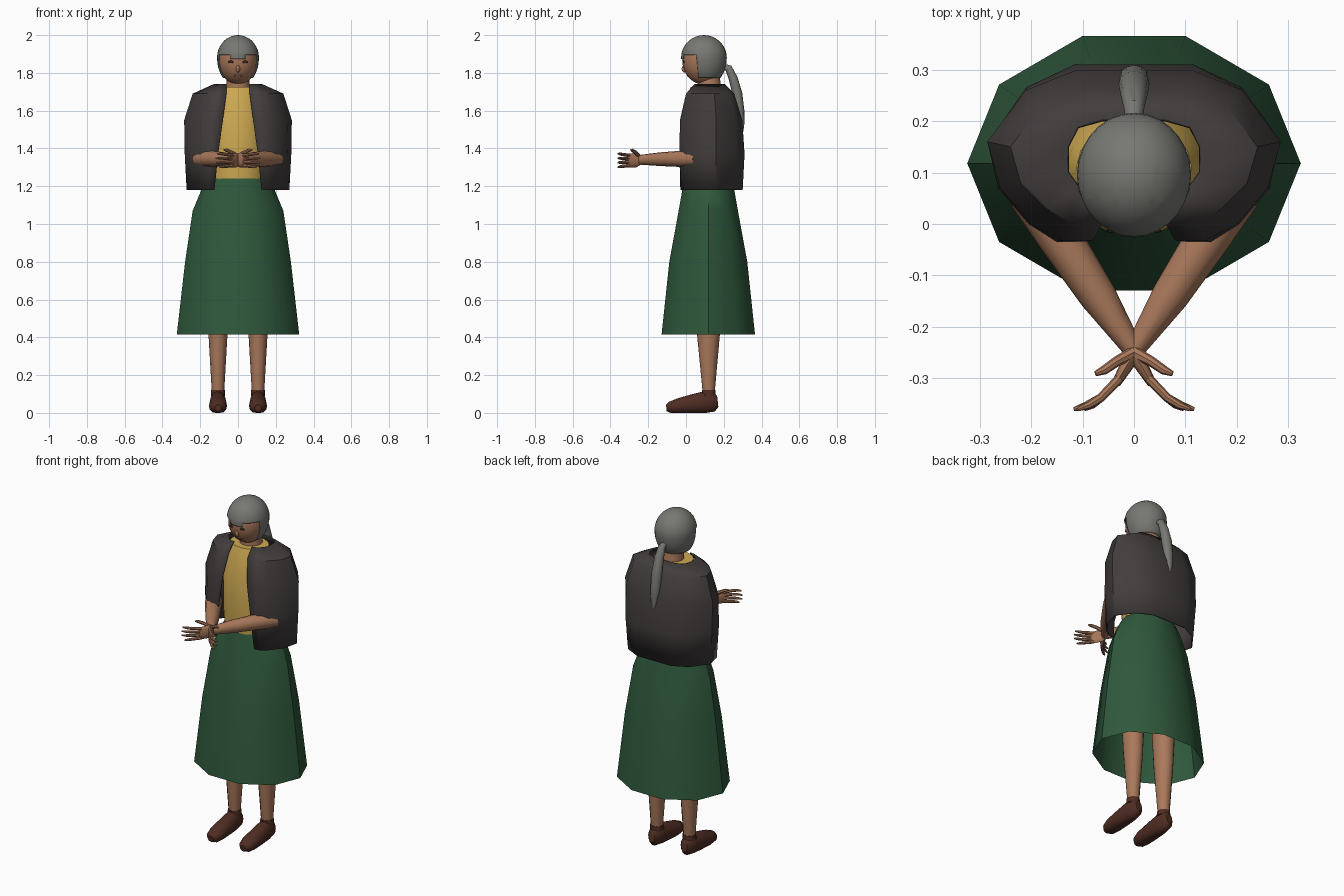
import bpy, bmesh, math
from mathutils import Vector

if "Cube" in bpy.data.objects:
    bpy.data.objects.remove(bpy.data.objects["Cube"])


def mat(name, rgb):
    m = bpy.data.materials.new(name)
    m.diffuse_color = (*rgb, 1)
    m.use_nodes = True
    m.node_tree.nodes["Principled BSDF"].inputs["Base Color"].default_value = m.diffuse_color
    return m


SKIN = mat("skin", (0.40, 0.19, 0.105))
HAIR = mat("grey hair", (0.185, 0.185, 0.17))
JACKET = mat("charcoal cloth", (0.055, 0.047, 0.046))
BLOUSE = mat("yellow cloth", (0.62, 0.40, 0.085))
SKIRT = mat("green cloth", (0.028, 0.098, 0.045))
SHOE = mat("brown leather", (0.078, 0.026, 0.017))
EYE = mat("dark brown", (0.05, 0.02, 0.012))
LIP = mat("lip", (0.25, 0.10, 0.07))


def finish(bm, name, material, angle=40):
    bmesh.ops.recalc_face_normals(bm, faces=bm.faces)
    me = bpy.data.meshes.new(name)
    bm.to_mesh(me)
    bm.free()
    ob = bpy.data.objects.new(name, me)
    bpy.context.collection.objects.link(ob)
    me.materials.append(material)
    bpy.ops.object.select_all(action='DESELECT')
    ob.select_set(True)
    bpy.context.view_layer.objects.active = ob
    bpy.ops.object.shade_smooth_by_angle(angle=math.radians(angle))
    return ob


def tube(name, pts, radii, material, sides=10, caps=True, floor=False):
    """Loft of ellipses along a path; radii are numbers or (across, up) pairs."""
    bm = bmesh.new()
    pts = [Vector(p) for p in pts]
    rings = []
    for i, p in enumerate(pts):
        d = (pts[min(i + 1, len(pts) - 1)] - pts[max(i - 1, 0)]).normalized()
        side = d.cross(Vector((0, 0, 1)))
        side = side.normalized() if side.length > 0.08 else Vector((1, 0, 0))
        up = side.cross(d).normalized()
        a, b = radii[i] if isinstance(radii[i], tuple) else (radii[i], radii[i])
        ring = []
        for k in range(sides):
            t = 2 * math.pi * k / sides
            co = p + side * a * math.cos(t) + up * b * math.sin(t)
            if floor:
                co.z = max(co.z, 0)
            ring.append(bm.verts.new(co))
        rings.append(ring)
    for r, q in zip(rings, rings[1:]):
        for k in range(sides):
            n = (k + 1) % sides
            bm.faces.new((r[k], r[n], q[n], q[k]))
    if caps:
        bm.faces.new(rings[0])
        bm.faces.new(rings[-1])
    return finish(bm, name, material)


def ball(name, center, size, material, seg=24, rings=16):
    bm = bmesh.new()
    bmesh.ops.create_uvsphere(bm, u_segments=seg, v_segments=rings, radius=1)
    for v in bm.verts:
        v.co = Vector(center) + Vector(a * b for a, b in zip(v.co, size))
    return finish(bm, name, material)


# skirt: ten-sided flared cone, open at the hem
tube("skirt", [(0, 0.118, z) for z in (0.415, 0.80, 1.07, 1.19, 1.24)],
     [(0.324, 0.26), (0.28, 0.217), (0.24, 0.165), (0.19, 0.143), (0.15, 0.138)],
     SKIRT, 10, caps=False)

# blouse
tube("blouse", [(0, 0.11, z) for z in (1.19, 1.35, 1.55, 1.68, 1.725)],
     [(0.14, 0.12), (0.15, 0.132), (0.15, 0.132), (0.13, 0.10), (0.112, 0.085)],
     BLOUSE, 16)

# jacket: half outlines from the front opening round to the middle of the back
outlines = [
    (1.74, [(.06, .045), (.09, .05), (.11, .07), (.13, .10), (.13, .15), (.11, .19), (.06, .205), (0, .205)]),
    (1.69, [(.062, .0), (.12, .0), (.17, .03), (.22, .08), (.24, .15), (.18, .23), (.10, .255), (0, .255)]),
    (1.55, [(.08, -.032), (.14, -.032), (.20, 0), (.26, .07), (.285, .16), (.21, .26), (.115, .298), (0, .298)]),
    (1.37, [(.105, -.035), (.15, -.035), (.205, 0), (.264, .07), (.282, .16), (.21, .265), (.115, .31), (0, .31)]),
    (1.18, [(.125, -.03), (.16, -.025), (.20, .005), (.25, .07), (.272, .16), (.20, .255), (.11, .30), (0, .30)]),
]
bm = bmesh.new()
rows = []
for z, half in outlines:
    full = half + [(-x, y) for x, y in reversed(half[:-1])]
    rows.append([bm.verts.new((x, y, z)) for x, y in full])
for r, q in zip(rows, rows[1:]):
    for k in range(len(r) - 1):
        bm.faces.new((r[k], q[k], q[k + 1], r[k + 1]))
jacket = finish(bm, "jacket", JACKET, 35)
thick = jacket.modifiers.new("thickness", 'SOLIDIFY')
thick.thickness = 0.008
thick.offset = -1

# neck and head
tube("neck", [(0, 0.125, 1.69), (0, 0.12, 1.83)], [0.065, 0.055], SKIN, 14)
ball("head", (0, 0.095, 1.868), (0.103, 0.115, 0.13), SKIN)
ball("nose", (0, -0.009, 1.822), (0.012, 0.014, 0.02), SKIN, 10, 8)
ball("mouth", (0, 0.009, 1.785), (0.025, 0.004, 0.005), LIP, 12, 6)

# hair cap: sphere cut cleanly along the fringe, sideburns and nape
bm = bmesh.new()
bmesh.ops.create_uvsphere(bm, u_segments=28, v_segments=18, radius=1)
for v in bm.verts:
    v.co = Vector((v.co.x * 0.111, 0.095 + v.co.y * 0.121,
                   1.88 + v.co.z * (0.12 if v.co.z > 0 else 0.155)))
for co, no in [((0, 0, 1.772), (0, 0, 1)), ((0, 0, 1.873), (0, 0, 1)), ((0, 0, 1.895), (0, 0, 1)),
               ((0, 0.058, 0), (0, 1, 0.1)), ((0.04, 0, 0), (1, 0, 0)), ((-0.04, 0, 0), (1, 0, 0))]:
    if no[1]:
        co = (0, 0.058, 1.86)
    bmesh.ops.bisect_plane(bm, geom=bm.verts[:] + bm.edges[:] + bm.faces[:],
                           plane_co=co, plane_no=no)


def bare(f):
    c = f.calc_center_median()
    fringe = 1.873 if abs(c.x) < 0.04 else 1.895
    front = c.y - 0.058 + 0.1 * (c.z - 1.86) < 0
    return c.z < 1.772 or (front and c.z < fringe)


bmesh.ops.delete(bm, geom=[f for f in bm.faces if bare(f)], context='FACES')
hair = finish(bm, "hair", HAIR)
thick = hair.modifiers.new("thickness", 'SOLIDIFY')
thick.thickness = 0.006
thick.offset = -1

# ponytail
tube("ponytail", [(0, .195, 1.835), (0, .225, 1.825), (0, .25, 1.77), (0, .272, 1.69),
                  (0, .285, 1.60), (0, .294, 1.53), (0, .298, 1.49)],
     [0.015, 0.02, (0.026, 0.024), (0.03, 0.026), (0.028, 0.024), (0.02, 0.015), 0.006],
     HAIR, 12)

# paired parts
for s, tag in ((1, "left"), (-1, "right")):
    ball("eye_" + tag, (s * 0.037, -0.013, 1.858), (0.016, 0.005, 0.007), EYE, 12, 8)
    lx = s * 0.106
    tube("leg_" + tag, [(lx, .12, .09), (lx, .12, .13), (lx, .119, .41), (lx, .118, .60), (lx, .118, .95)],
         [0.03, 0.034, (0.05, 0.06), (0.06, 0.068), 0.07], SKIN, 12)
    # shoe: lofted from heel to toe, flat on the ground
    tube("shoe_" + tag, [(lx, .168, .06), (lx, .15, .058), (lx, .10, .056), (lx, .03, .046),
                         (lx, -.04, .036), (lx, -.085, .028), (lx, -.104, .026)],
         [(.02, .03), (.036, .052), (.043, .06), (.046, .052), (.048, .042), (.038, .032), (.02, .018)],
         SHOE, 14, floor=True)
    tube("shoe_collar_" + tag, [(lx, .12, .09), (lx, .12, .12)], [0.038, 0.036], SHOE, 12)
    # forearm crosses the middle, the hand bends outward beyond it
    tube("forearm_" + tag, [(s * .20, .06, 1.345), (s * .145, -.025, 1.345), (s * .07, -.14, 1.343),
                            (s * .004, -.24, 1.34)],
         [0.046, 0.043, 0.036, (0.02, 0.026)], SKIN, 12)
    tube("palm_" + tag, [(s * .008, -.235, 1.34), (s * -.008, -.265, 1.338), (s * -.035, -.31, 1.336)],
         [(0.015, 0.024), (0.014, 0.038), (0.009, 0.036)], SKIN, 12)
    for n in range(4):
        u = 1.5 - n
        reach = (0.0, 0.008, 0.006, -0.012)[n]
        tube(f"finger_{n + 1}_{tag}",
             [(s * -.028, -.30, 1.336 + u * .018), (s * -.065, -.338, 1.337 + u * .021),
              (s * -(.088 + reach / 2), -.352, 1.337 + u * .023),
              (s * -(.109 + reach), -.36, 1.336 + u * .024)],
             [0.0095, 0.0085, 0.0075, 0.004], SKIN, 8)
    tube("thumb_" + tag, [(s * -.002, -.25, 1.36), (s * -.035, -.268, 1.38),
                          (s * -.058, -.284, 1.39), (s * -.075, -.291, 1.393)],
         [0.012, 0.01, 0.009, 0.005], SKIN, 8)
